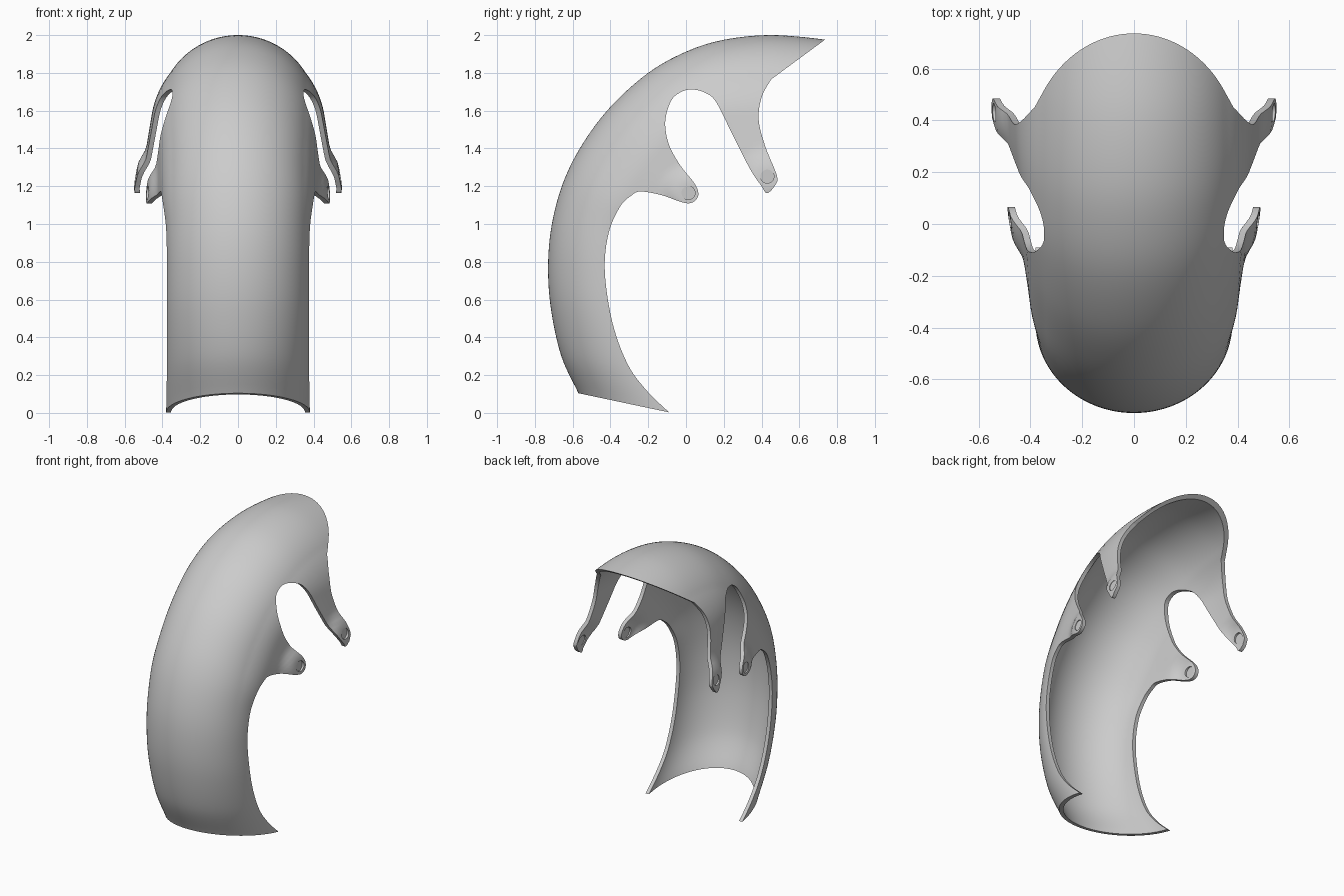
import bpy, bmesh, math
from mathutils import Vector

if "Cube" in bpy.data.objects:
    bpy.data.objects.remove(bpy.data.objects["Cube"])


def catmull(pts, n):
    """Smooth interpolation through points of any dimension."""
    out = []
    for i in range(len(pts) - 1):
        p = [pts[max(i - 1, 0)], pts[i], pts[i + 1], pts[min(i + 2, len(pts) - 1)]]
        for k in range(n):
            t = k / n
            out.append([0.5 * (2 * b + (c - a) * t + (2 * a - 5 * b + 4 * c - d) * t * t
                               + (3 * b - a - 3 * c + d) * t ** 3) for a, b, c, d in zip(*p)])
    out.append(list(pts[-1]))
    return out


def smooth(a, b, v):
    t = min(max((v - a) / (b - a), 0), 1)
    return t * t * (3 - 2 * t)


def make_object(name, bm):
    me = bpy.data.meshes.new(name)
    bm.to_mesh(me)
    bm.free()
    ob = bpy.data.objects.new(name, me)
    bpy.context.collection.objects.link(ob)
    return ob


def activate(ob):
    bpy.ops.object.select_all(action='DESELECT')
    ob.select_set(True)
    bpy.context.view_layer.objects.active = ob


def cut(ob, cutter, op):
    cutter.hide_render = True
    m = ob.modifiers.new("cut", 'BOOLEAN')
    m.operation, m.solver, m.object = op, 'EXACT', cutter
    activate(ob)
    bpy.ops.object.modifier_apply(modifier=m.name)
    bpy.data.objects.remove(cutter)


def x_cylinder(name, x, y, z, r, length):
    bpy.ops.mesh.primitive_cylinder_add(vertices=32, radius=r, depth=length,
                                        location=(x, y, z), rotation=(0, math.pi / 2, 0))
    ob = bpy.context.object
    ob.name = name
    return ob


HOLES = [(0.012, 1.165), (0.43, 1.252)]

# Curved shell: crest y,z / ray end y,z / half width, section depth, side flare
stations = [
    (-.535, .02, 0, -.10, .38, .50, 0), (-.57, .105, -.05, -.01, .38, .49, 0),
    (-.66, .3, -.16, .24, .38, .41, 0), (-.715, .55, -.2, .52, .38, .36, 0),
    (-.73, .78, -.2, .78, .38, .35, 0), (-.71, 1.0, -.1, .95, .38, .35, .03),
    (-.65, 1.22, .02, 1.0, .385, .35, .10), (-.55, 1.42, .1, 1.04, .385, .35, .15),
    (-.4, 1.62, .2, 1.05, .39, .35, .15), (-.2, 1.80, .28, 1.06, .40, .36, .15),
    (0, 1.912, .36, 1.07, .41, .38, .16), (.2, 1.975, .44, 1.08, .42, .41, .16),
    (.45, 2.0, .54, 1.08, .42, .42, .17), (.73, 1.977, .64, 1.08, .42, .42, .17),
    (.85, 1.95, .70, 1.08, .42, .42, .17)]
HALF = 48
bm = bmesh.new()
rows = []
for cy, cz, ey, ez, w, depth, flare in catmull(stations, 7):
    length = math.hypot(ey - cy, ez - cz)
    row = []
    for j in range(-HALF, HALF + 1):
        f = (j / HALF) ** 2
        d = f * length
        y, z = cy + (ey - cy) * f, cz + (ez - cz) * f
        x = w * math.sqrt(1 - (1 - min(d / depth, 1)) ** 2) + flare * max(0, d - .2)
        for hy, hz in HOLES:
            x += .03 * (1 - smooth(.06, .16, math.hypot(y - hy, z - hz)))
        row.append(bm.verts.new((math.copysign(x, j), y, z)))
    rows.append(row)
for a, b in zip(rows, rows[1:]):
    for j in range(2 * HALF):
        bm.faces.new((a[j], a[j + 1], b[j + 1], b[j]))
fender = make_object("fender_shell", bm)
sol = fender.modifiers.new("thickness", 'SOLIDIFY')
sol.thickness, sol.offset = .026, -1
activate(fender)
bpy.ops.object.modifier_apply(modifier=sol.name)

# Side outline with the two mounting tabs
edge = [(-.09, .003), (-.21, .12), (-.31, .26), (-.39, .48), (-.43, .75), (-.41, .95),
        (-.35, 1.09), (-.29, 1.15), (-.24, 1.172), (-.13, 1.153), (-.03, 1.118), (.02, 1.11),
        (.055, 1.13), (.065, 1.165), (.045, 1.215), (-.03, 1.31), (-.09, 1.42), (-.11, 1.54),
        (-.08, 1.65), (-.03, 1.697), (.03, 1.712), (.1, 1.695), (.16, 1.645), (.25, 1.465),
        (.34, 1.29), (.40, 1.20), (.43, 1.163), (.475, 1.21), (.48, 1.26), (.42, 1.41), (.385, 1.55),
        (.40, 1.67), (.45, 1.765)]
outline = catmull(edge, 6) + [(.725, 1.968), (.92, 2.112), (.92, 2.3), (-1, 2.3), (-1, .195)]
bm = bmesh.new()
face = bm.faces.new([bm.verts.new((-1, y, z)) for y, z in outline])
ext = bmesh.ops.extrude_face_region(bm, geom=[face])
bmesh.ops.translate(bm, vec=(2, 0, 0),
                    verts=[v for v in ext["geom"] if isinstance(v, bmesh.types.BMVert)])
bmesh.ops.recalc_face_normals(bm, faces=bm.faces)
cut(fender, make_object("outline_cutter", bm), 'INTERSECT')

# Bolt recesses: hole through each tab, closed by a thin disc
for hy, hz in HOLES:
    bpy.context.view_layer.update()
    hit, loc, _, _ = fender.ray_cast(Vector((1, hy, hz)), Vector((-1, 0, 0)))
    x = (loc.x if hit else .5) - .014
    cut(fender, x_cylinder("hole_cutter", 0, hy, hz, .036, 2), 'DIFFERENCE')
    for s in (-1, 1):
        disc = x_cylinder("bolt_recess_disc", s * x, hy, hz, .038, .01)
        activate(disc)
        bpy.ops.object.shade_smooth_by_angle(angle=math.radians(35))

activate(fender)
bpy.ops.object.shade_smooth_by_angle(angle=math.radians(35))
